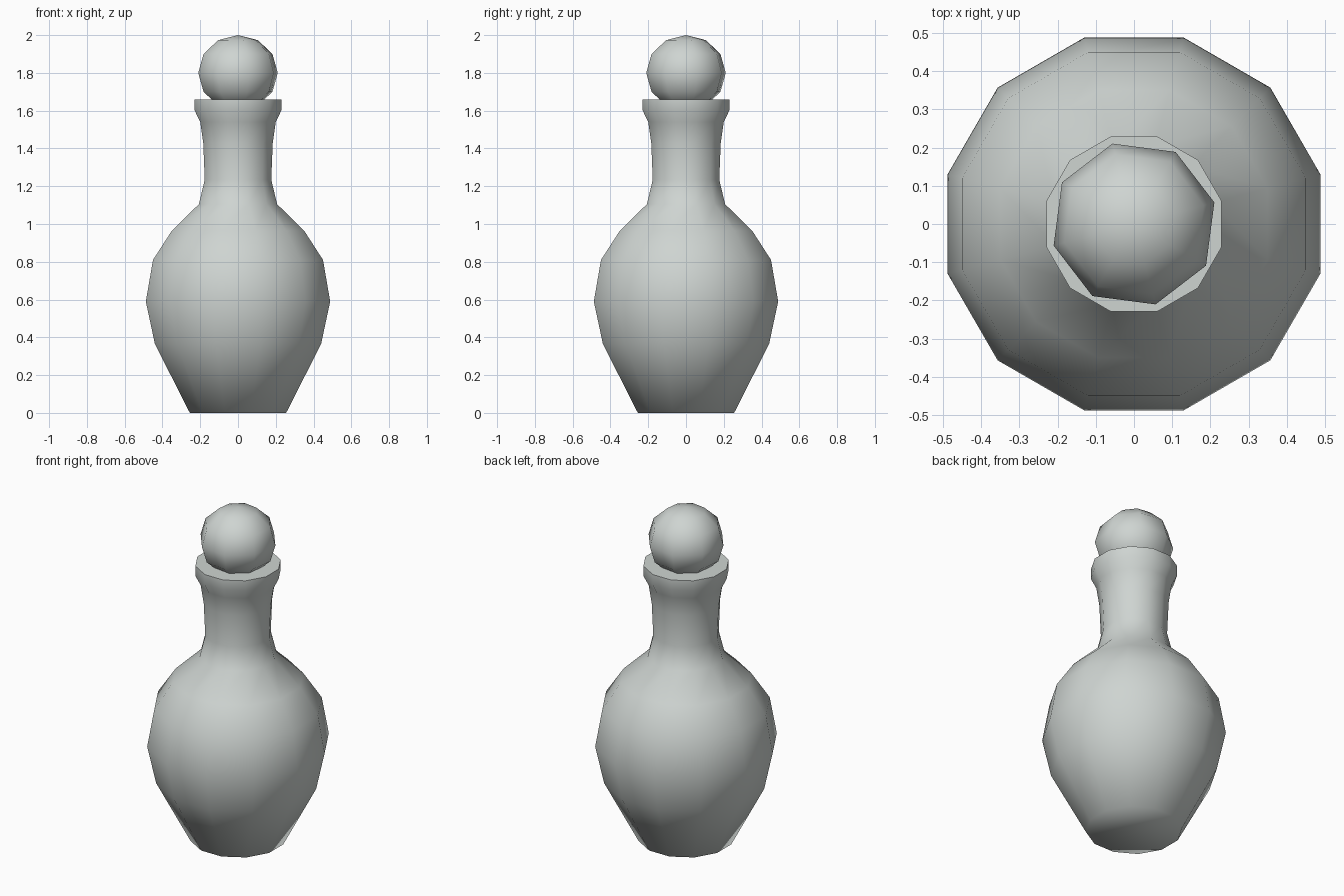
import bpy, math
from mathutils import Matrix

old = bpy.data.objects.get("Cube")
if old:
    bpy.data.objects.remove(old, do_unlink=True)

# One pale grey glaze for the whole flask
glaze = bpy.data.materials.new("pale_grey_glaze")
glaze.use_nodes = True
colour = (0.62, 0.66, 0.64, 1)
glaze.diffuse_color = colour
glaze.node_tree.nodes["Principled BSDF"].inputs["Base Color"].default_value = colour


def finish(obj, angle):
    obj.data.materials.append(glaze)
    bpy.ops.object.select_all(action="DESELECT")
    obj.select_set(True)
    bpy.context.view_layer.objects.active = obj
    bpy.ops.object.shade_smooth_by_angle(angle=math.radians(angle))


def lathe(name, profile, sides):
    """Capped solid of revolution; profile is (flat half-width, height)."""
    step = 2 * math.pi / sides
    verts, faces = [], []
    for half, z in profile:
        r = half / math.cos(step / 2)
        for i in range(sides):
            a = (i + 0.5) * step
            verts.append((r * math.cos(a), r * math.sin(a), z))
    for k in range(len(profile) - 1):
        for i in range(sides):
            a, b = k * sides + i, k * sides + (i + 1) % sides
            faces.append((a, b, b + sides, a + sides))
    faces.append(tuple(reversed(range(sides))))
    faces.append(tuple(range(len(verts) - sides, len(verts))))
    mesh = bpy.data.meshes.new(name)
    mesh.from_pydata(verts, [], faces)
    mesh.update()
    obj = bpy.data.objects.new(name, mesh)
    bpy.context.collection.objects.link(obj)
    return obj


# Flask: belly, shoulder, neck and flared rim
flask = lathe("flask_body", [
    (0.255, 0), (0.44, 0.365), (0.488, 0.59), (0.45, 0.81), (0.35, 0.965),
    (0.207, 1.105), (0.176, 1.235), (0.184, 1.43), (0.2, 1.54),
    (0.229, 1.6), (0.229, 1.66)], 12)
finish(flask, 75)

# Round stopper, slightly squashed and turned
bpy.ops.mesh.primitive_uv_sphere_add(segments=8, ring_count=6, radius=1)
stopper = bpy.context.object
stopper.name = "stopper"
stopper.data.transform(Matrix.Translation((0, 0, 1.8))
                       @ Matrix.Rotation(math.radians(15), 4, "Z")
                       @ Matrix.Diagonal((0.218, 0.218, 0.2, 1)))
finish(stopper, 75)
